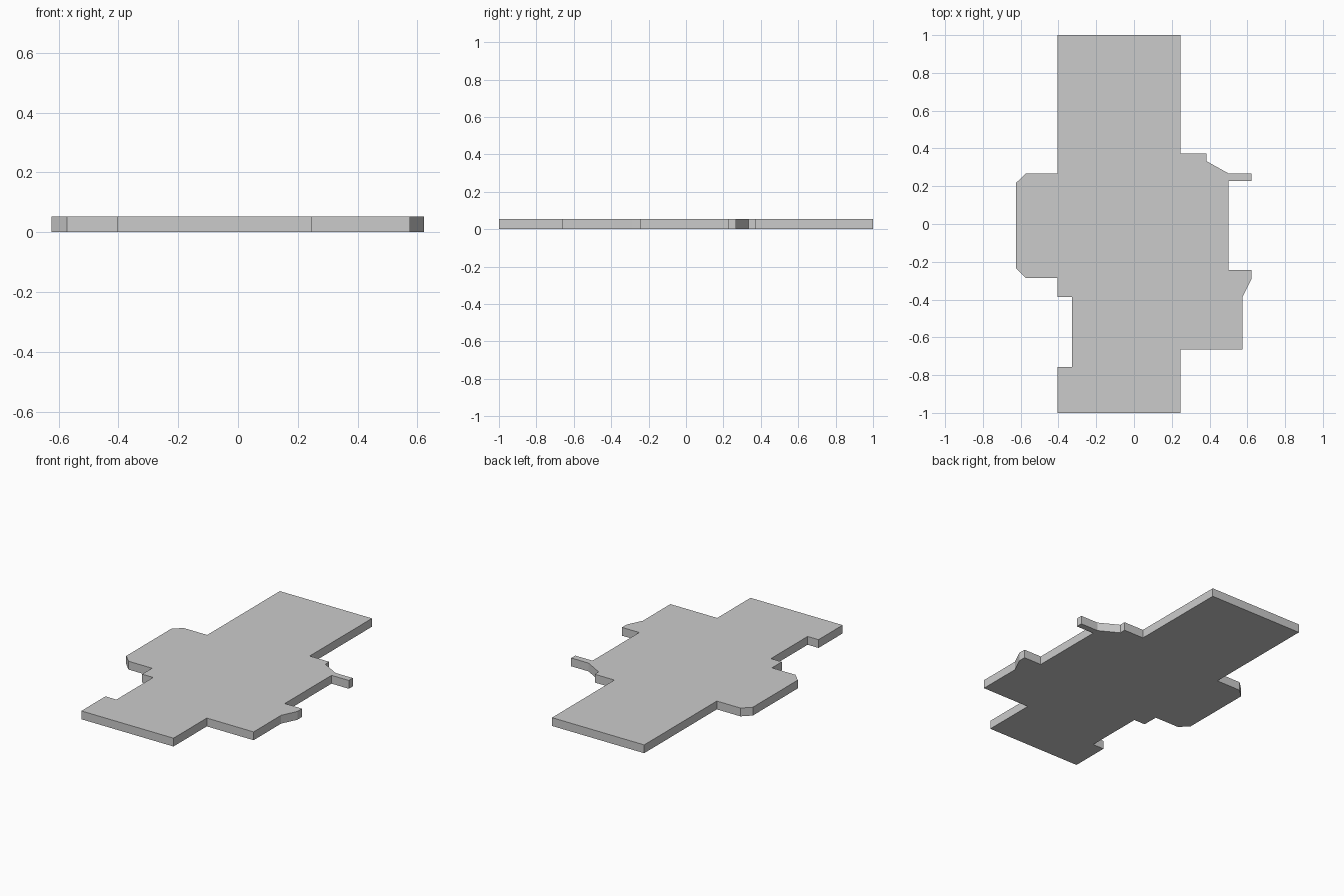
import bpy
import bmesh

if "Cube" in bpy.data.objects:
    bpy.data.objects.remove(bpy.data.objects["Cube"])

THICKNESS = 0.053

# Plan outline, clockwise from the back-left corner
OUTLINE = [
    # back arm and stepped right shoulder
    (-0.405, 1.0), (0.245, 1.0), (0.245, 0.372), (0.383, 0.372), (0.383, 0.333),
    # thin right tab and recessed right side
    (0.5, 0.268), (0.622, 0.268), (0.622, 0.228), (0.5, 0.228), (0.5, -0.243),
    # tapered lower tab and right wing
    (0.622, -0.243), (0.622, -0.29), (0.575, -0.386), (0.575, -0.664), (0.245, -0.664),
    # front arm with left notch
    (0.245, -1.0), (-0.405, -1.0), (-0.405, -0.757), (-0.328, -0.757),
    (-0.328, -0.387), (-0.405, -0.387),
    # chamfered left wing
    (-0.405, -0.287), (-0.572, -0.287), (-0.624, -0.235), (-0.624, 0.218),
    (-0.572, 0.268), (-0.405, 0.268),
]


def extruded_plate(name, outline, height):
    bm = bmesh.new()
    face = bm.faces.new([bm.verts.new((x, y, 0)) for x, y in outline])
    result = bmesh.ops.extrude_face_region(bm, geom=[face], use_keep_orig=True)
    top = [g for g in result["geom"] if isinstance(g, bmesh.types.BMVert)]
    bmesh.ops.translate(bm, verts=top, vec=(0, 0, height))
    bmesh.ops.recalc_face_normals(bm, faces=bm.faces)
    mesh = bpy.data.meshes.new(name)
    bm.to_mesh(mesh)
    bm.free()
    obj = bpy.data.objects.new(name, mesh)
    bpy.context.collection.objects.link(obj)
    return obj


# Flat floor slab
extruded_plate("floor_slab", OUTLINE, THICKNESS)
